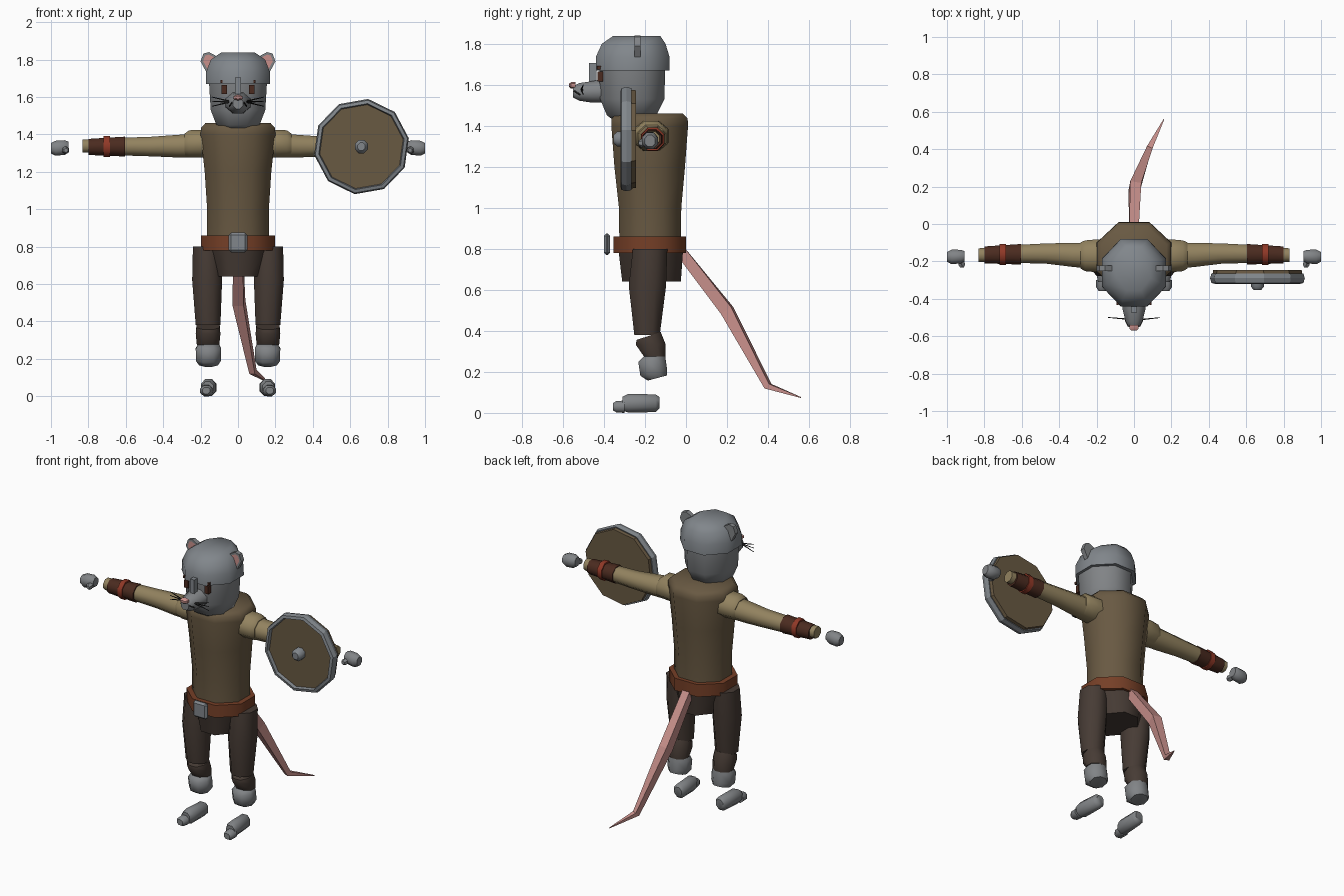
import bpy, bmesh
from math import sin, cos, pi, radians
from mathutils import Vector, Matrix

if "Cube" in bpy.data.objects:
    bpy.data.objects.remove(bpy.data.objects["Cube"], do_unlink=True)


def material(name, *rgb):
    m = bpy.data.materials.new(name)
    m.use_nodes = True
    m.diffuse_color = (*rgb, 1)
    m.node_tree.nodes["Principled BSDF"].inputs["Base Color"].default_value = (*rgb, 1)
    return m


fur = material("grey fur", .22, .23, .24)
steel = material("steel", .22, .24, .26)
tunic = material("tunic brown", .14, .1, .055)
cloth = material("sleeve tan", .29, .225, .115)
trouser = material("trouser brown", .062, .044, .035)
leather = material("belt leather", .18, .05, .02)
dark = material("dark leather", .07, .024, .014)
strap = material("red strap", .28, .04, .02)
pink = material("pink skin", .58, .28, .26)
black = material("black", .008, .008, .008)

AXES = {"z": Matrix.Identity(3),
        "x": Matrix(((0, 0, 1), (1, 0, 0), (0, 1, 0))),
        "y": Matrix(((1, 0, 0), (0, 0, 1), (0, 1, 0)))}


def finish(name, bm, mats, smooth=50):
    bmesh.ops.recalc_face_normals(bm, faces=bm.faces)
    mesh = bpy.data.meshes.new(name)
    bm.to_mesh(mesh)
    bm.free()
    for m in mats:
        mesh.materials.append(m)
    ob = bpy.data.objects.new(name, mesh)
    bpy.context.collection.objects.link(ob)
    if smooth:
        bpy.ops.object.select_all(action="DESELECT")
        bpy.context.view_layer.objects.active = ob
        ob.select_set(True)
        bpy.ops.object.shade_smooth_by_angle(angle=radians(smooth))
    return ob


def bridge(name, frames, mat, sides=8, phase=None, fit=True, closed=False, smooth=50):
    """Skin over rings given as (centre, radius u, radius v, 3x3 frame)."""
    bm = bmesh.new()
    phase = pi / sides if phase is None else phase
    k = 1 / cos(pi / sides) if fit else 1
    loops = []
    for c, ru, rv, frame in frames:
        ring = [phase + 2 * pi * i / sides for i in range(sides)]
        loops.append([bm.verts.new(Vector(c) + frame @ Vector((ru * k * cos(a), rv * k * sin(a), 0)))
                      for a in ring])
    pairs = list(zip(loops, loops[1:]))
    if closed:
        pairs.append((loops[-1], loops[0]))
    else:
        bm.faces.new(loops[0])
        bm.faces.new(loops[-1])
    for a, b in pairs:
        for i in range(sides):
            j = (i + 1) % sides
            bm.faces.new((a[i], a[j], b[j], b[i]))
    return finish(name, bm, [mat], smooth)


def loft(name, axis, rings, mat, **kw):
    """Rings are (x, y, z, radius u, radius v, optional tilt in degrees)."""
    frames = []
    for x, y, z, ru, rv, *tilt in rings:
        turn = Matrix.Rotation(radians(tilt[0] if tilt else 0), 3, "X")
        frames.append(((x, y, z), ru, rv, turn @ AXES[axis]))
    return bridge(name, frames, mat, **kw)


def tube(name, points, radii, mat, sides=4):
    pts = [Vector(p) for p in points]
    frames = []
    for i, p in enumerate(pts):
        d = pts[min(i + 1, len(pts) - 1)] - pts[max(i - 1, 0)]
        frames.append((p, radii[i], radii[i], d.to_track_quat("Z", "Y").to_matrix()))
    return bridge(name, frames, mat, sides=sides, smooth=0)


def box(name, centre, size, mat, bevel=0):
    bm = bmesh.new()
    bmesh.ops.create_cube(bm, size=1)
    bmesh.ops.scale(bm, vec=size, verts=bm.verts)
    if bevel:
        bmesh.ops.bevel(bm, geom=bm.edges[:], offset=bevel, segments=1, affect="EDGES")
    bmesh.ops.translate(bm, vec=centre, verts=bm.verts)
    return finish(name, bm, [mat], 0)


# Trunk and belt
loft("tunic", "z", [(0, -.175, .84, .165, .15), (0, -.175, 1.0, .165, .152),
                    (0, -.177, 1.2, .178, .172), (0, -.177, 1.4, .2, .187),
                    (0, -.177, 1.435, .198, .185), (0, -.177, 1.46, .175, .162)], tunic)
loft("belt", "z", [(0, -.177, .78, .197, .177), (0, -.177, .86, .197, .177)], leather)
box("belt_buckle", (0, -.385, .822), (.1, .03, .105), steel, .012)
loft("hips", "z", [(0, -.168, .64, .12, .143), (0, -.172, .8, .172, .158)], trouser)

# Head, helmet and muzzle
loft("head", "z", [(0, -.28, 1.425, .07, .07), (0, -.265, 1.45, .115, .12),
                   (0, -.262, 1.53, .146, .157), (0, -.262, 1.68, .155, .16)], fur)
loft("helmet", "z", [(0, -.26, 1.67, .172, .18), (0, -.26, 1.735, .17, .18),
                     (0, -.255, 1.8, .145, .155), (0, -.24, 1.838, .09, .115)], steel)
box("nose_guard", (0, -.455, 1.655), (.03, .035, .1), steel)
loft("muzzle", "y", [(0, -.4, 1.57, .068, .058), (0, -.46, 1.565, .06, .052),
                     (0, -.52, 1.565, .045, .043), (0, -.55, 1.565, .028, .028)], fur)
loft("nose", "y", [(0, -.54, 1.597, .025, .014), (0, -.56, 1.597, .025, .014),
                   (0, -.57, 1.597, .013, .007)], pink, sides=6)

# Tail
tube("tail", [(0, -.02, .78), (.005, .2, .5), (.08, .4, .13), (.16, .56, .075)],
     [.026, .03, .016, .002], pink)

# Shield on the left arm
SX, SZ = .66, 1.335
decagon = dict(sides=10, phase=radians(10), fit=False, smooth=20)
loft("shield_board", "y", [(SX, -.3, SZ, .23, .23), (SX, -.265, SZ, .243, .243),
                           (SX, -.245, SZ, .24, .24)], tunic, **decagon)
loft("shield_rim", "y", [(SX, y, SZ, r, r) for r, y in
                         ((.225, -.295), (.232, -.32), (.25, -.315), (.257, -.29),
                          (.25, -.265), (.238, -.268))], steel, closed=True, **decagon)
loft("shield_boss", "y", [(SX, -.295, SZ, .035, .036), (SX, -.335, SZ, .035, .036),
                          (SX, -.353, SZ, .02, .021)], steel)

for s, side in ((1, "left"), (-1, "right")):
    # Arm: shoulder, sleeve, bracer, strap, wrist and hand
    def limb(name, rings, mat, **kw):
        loft(side + "_" + name, "x", [(s * x, y, z, a, b) for x, y, z, a, b in rings], mat, **kw)

    limb("shoulder", [(.15, -.17, 1.35, .088, .075), (.2, -.17, 1.35, .088, .074),
                      (.262, -.17, 1.35, .082, .072), (.285, -.168, 1.342, .07, .062)], cloth)
    limb("sleeve", [(.22, -.17, 1.34, .07, .064), (.33, -.165, 1.337, .064, .06),
                    (.47, -.158, 1.335, .054, .052), (.63, -.16, 1.335, .048, .047)], cloth)
    limb("bracer", [(.605, -.162, 1.335, .055, .053), (.8, -.165, 1.333, .045, .043)], dark)
    limb("bracer_strap", [(.685, -.163, 1.335, .056, .057), (.718, -.163, 1.335, .055, .056)], strap)
    limb("wrist", [(.78, -.166, 1.338, .038, .036), (.832, -.166, 1.338, .036, .035)], cloth)
    limb("hand", [(.905, -.172, 1.332, .026, .028), (.925, -.174, 1.33, .036, .039),
                  (.975, -.176, 1.326, .039, .04), (1, -.176, 1.326, .026, .028)], fur)
    loft(side + "_thumb", "y", [(s * .925, -.19, 1.32, .016, .016), (s * .921, -.218, 1.315, .018, .018),
                                (s * .92, -.232, 1.315, .01, .01)], fur, sides=6)

    # Leg: thigh, shin, ankle, foot and toes
    def leg(name, axis, rings, mat):
        loft(side + "_" + name, axis, [(s * r[0], *r[1:]) for r in rings], mat)

    leg("thigh", "z", [(.165, -.175, .8, .076, .084), (.165, -.188, .62, .08, .091),
                       (.16, -.19, .38, .066, .062)], trouser)
    leg("shin", "z", [(.16, -.182, .375, .062, .062, 18), (.16, -.172, .333, .066, .073),
                      (.16, -.153, .275, .06, .052)], trouser)
    leg("ankle", "z", [(.158, -.152, .28, .055, .05), (.158, -.166, .255, .068, .067, 5),
                       (.158, -.157, .195, .067, .067, 12), (.158, -.14, .17, .05, .048, 15)], fur)
    leg("foot", "y", [(.15, -.13, .05, .025, .028), (.152, -.148, .047, .038, .043),
                      (.158, -.28, .047, .04, .046), (.162, -.31, .045, .03, .034)], fur)
    leg("toes", "y", [(.168, -.3, .03, .034, .03), (.17, -.338, .03, .032, .028),
                      (.17, -.357, .03, .02, .018)], fur)

    # Ear: thick outline with an inset pink front
    bm = bmesh.new()
    outline = ((-.2, 1.79), (-.185, 1.832), (-.155, 1.84), (-.1, 1.81), (-.125, 1.72), (-.165, 1.725))
    face = bm.faces.new([bm.verts.new((-s * x, -.252, z)) for x, z in outline])
    back = bmesh.ops.extrude_face_region(bm, geom=[face], use_keep_orig=True)
    bmesh.ops.translate(bm, vec=(0, .03, 0),
                        verts=[v for v in back["geom"] if isinstance(v, bmesh.types.BMVert)])
    bmesh.ops.inset_individual(bm, faces=[face], thickness=.014)
    face.material_index = 1
    finish(side + "_ear", bm, [fur, pink], 0)

    # Face details
    box(side + "_eye", (s * .073, -.418, 1.64), (.028, .026, .05), dark)
    box(side + "_helmet_rivet", (s * .088, -.424, 1.683), (.012, .02, .016), dark)
    tube(side + "_mouth", [(s * .045, -.515, 1.55), (s * .03, -.545, 1.57)], [.004, .004], black)
    for i, z in enumerate((1.6, 1.575, 1.55)):
        tube(f"{side}_whisker_{i + 1}", [(s * .035, -.51, 1.575), (s * .14, -.5, z)],
             [.0025, .0012], black, 3)
